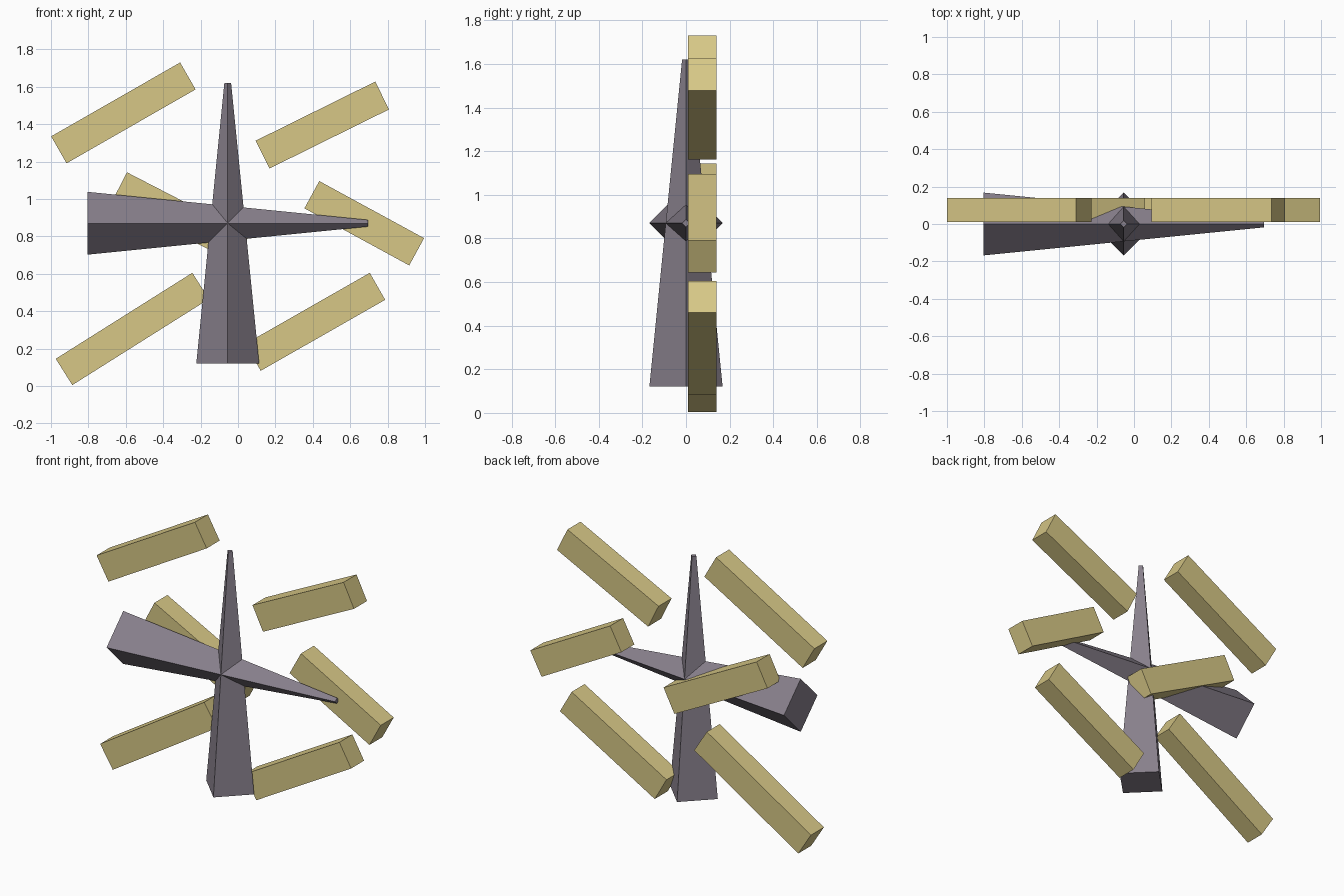
import bpy
import bmesh
from math import radians
from mathutils import Matrix, Vector

cube = bpy.data.objects.get("Cube")
if cube:
    bpy.data.objects.remove(cube, do_unlink=True)


def make_material(name, rgb):
    mat = bpy.data.materials.new(name)
    mat.use_nodes = True
    colour = (*rgb, 1.0)
    mat.diffuse_color = colour
    bsdf = next(n for n in mat.node_tree.nodes if n.type == 'BSDF_PRINCIPLED')
    bsdf.inputs["Base Color"].default_value = colour
    return mat


tan = make_material("pale tan", (0.68, 0.575, 0.24))
grey = make_material("purple grey", (0.245, 0.215, 0.26))


def add_object(name, bm, mat, matrix):
    mesh = bpy.data.meshes.new(name)
    bmesh.ops.recalc_face_normals(bm, faces=bm.faces)
    bm.to_mesh(mesh)
    bm.free()
    mesh.materials.append(mat)
    obj = bpy.data.objects.new(name, mesh)
    obj.matrix_world = matrix
    bpy.context.collection.objects.link(obj)
    return obj


# Two crossed tapered bars with a diamond section
CENTRE = Vector((-0.055, 0, 0.87))


def tapered_bar(name, turn):
    bm = bmesh.new()
    bmesh.ops.create_cone(bm, cap_ends=True, segments=4,
                          radius1=0.168, radius2=0.018, depth=1.5)
    add_object(name, bm, grey,
               Matrix.Translation(CENTRE) @ Matrix.Rotation(turn, 4, 'Y'))


tapered_bar("upright_bar", 0)
tapered_bar("cross_bar", radians(90))


# Slanted planks behind the cross: centre x, centre z, length, slope
def plank(name, x, z, length, slope):
    bm = bmesh.new()
    bmesh.ops.create_cube(bm, size=1)
    bmesh.ops.scale(bm, vec=(length, 0.13, 0.166), verts=bm.verts)
    add_object(name, bm, tan,
               Matrix.Translation((x, 0.075, z))
               @ Matrix.Rotation(radians(-slope), 4, 'Y'))


plank("upper_right_plank", -0.613, 1.46, 0.795, 29.8)
plank("upper_left_plank", 0.451, 1.395, 0.713, 26.3)
plank("middle_right_plank", -0.305, 0.90, 0.735, -27.3)
plank("middle_left_plank", 0.675, 0.87, 0.638, -28.6)
plank("lower_right_plank", -0.565, 0.305, 0.863, 32.2)
plank("lower_left_plank", 0.413, 0.343, 0.766, 29.7)
